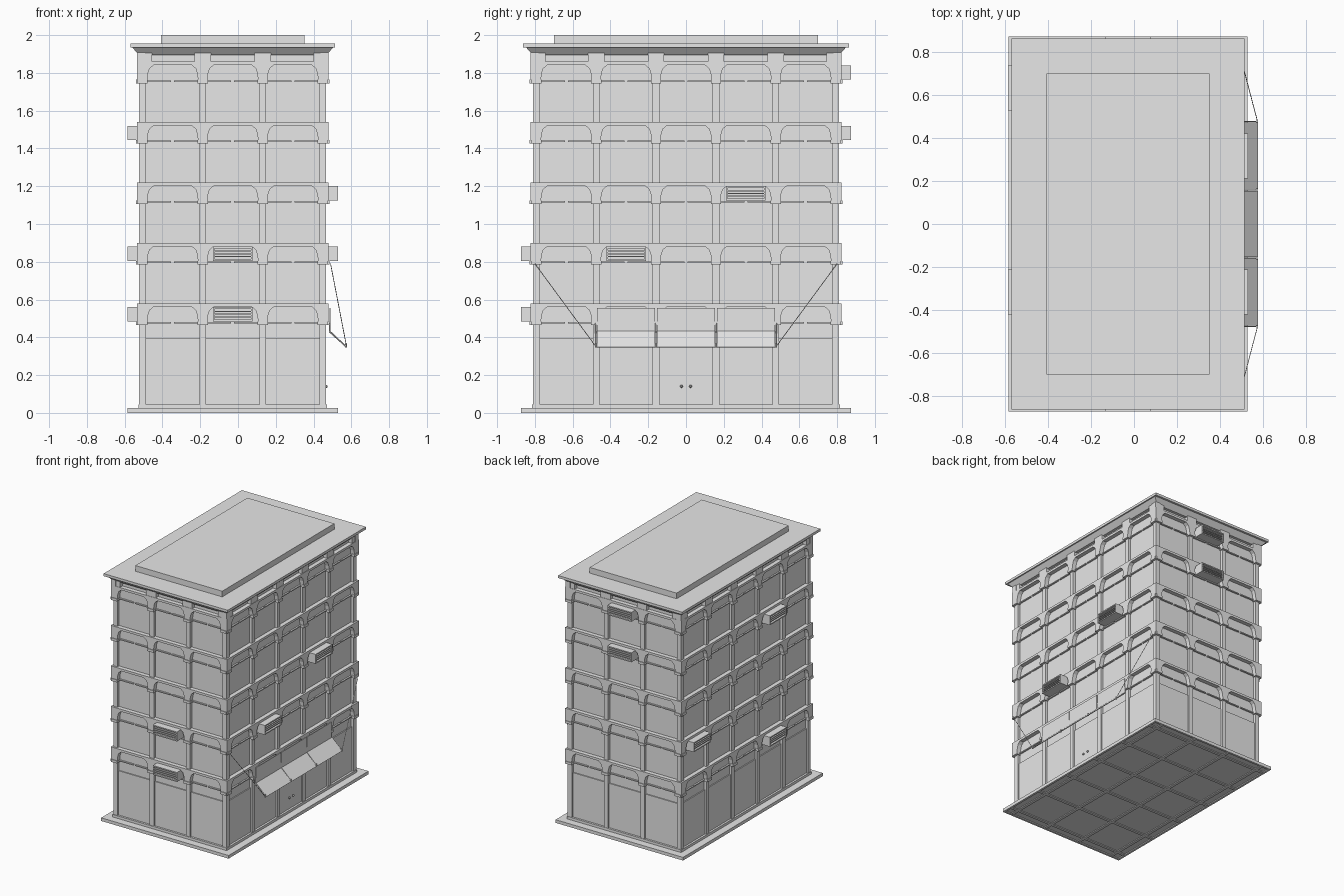
import bpy, bmesh
from math import pi
from mathutils import Matrix, Vector

if "Cube" in bpy.data.objects:
    bpy.data.objects.remove(bpy.data.objects["Cube"])

grey = bpy.data.materials.new("plain_grey")
grey.use_nodes = True
grey.diffuse_color = (0.8, 0.8, 0.8, 1)
grey.node_tree.nodes["Principled BSDF"].inputs["Base Color"].default_value = (0.8, 0.8, 0.8, 1)

CX = -0.028                    # building centre in x
HX, HY = 0.495, 0.81           # half sizes to the column faces
COL, SPRING, STOREY = 0.036, 0.485, 0.32
CENTRE = Matrix.Translation((CX, 0, 0))


def finish(bm, name):
    bmesh.ops.recalc_face_normals(bm, faces=bm.faces)
    mesh = bpy.data.meshes.new(name)
    bm.to_mesh(mesh)
    bm.free()
    mesh.materials.append(grey)
    obj = bpy.data.objects.new(name, mesh)
    bpy.context.collection.objects.link(obj)
    return obj


def box(bm, x, y, z, m=CENTRE, grow=0):
    """Box from ranges; grow widens the top to make a sloped moulding."""
    size = [r[1] - r[0] for r in (x, y, z)]
    mid = [(r[1] + r[0]) / 2 for r in (x, y, z)]
    verts = bmesh.ops.create_cube(bm, size=1)["verts"]
    for v in verts:
        up = v.co.z > 0
        out = Vector((v.co.x, v.co.y, 0)) * 2 * grow if up else Vector()
        v.co = m @ (Vector(a * s + c for a, s, c in zip(v.co, size, mid)) + out)


def slab(bm, hx, hy, z0, z1, grow=0):
    box(bm, (-hx, hx), (-hy, hy), (z0, z1), grow=grow)


def prism(bm, outline, y0, y1, m):
    """Extrude an outline in the (x, z) plane from y0 to y1."""
    face = bm.faces.new([bm.verts.new(m @ Vector((x, y0, z))) for x, z in outline])
    ext = bmesh.ops.extrude_face_region(bm, geom=[face])["geom"]
    move = m.to_3x3() @ Vector((0, y1 - y0, 0))
    bmesh.ops.translate(bm, vec=move, verts=[g for g in ext if isinstance(g, bmesh.types.BMVert)])


def rod(bm, a, b, radius):
    a, b = Vector(a), Vector(b)
    m = Matrix.Translation((a + b) / 2) @ (b - a).to_track_quat("Z", "Y").to_matrix().to_4x4()
    bmesh.ops.create_cone(bm, cap_ends=True, segments=6, radius1=radius, radius2=radius,
                          depth=(b - a).length, matrix=m)


# Base slab with a coffered underside
bm = bmesh.new()
slab(bm, 0.557, 0.873, 0.008, 0.025)
for s in (-1, 1):
    box(bm, sorted((s * 0.557, s * 0.54)), (-0.873, 0.873), (0, 0.008))
    box(bm, (-0.54, 0.54), sorted((s * 0.873, s * 0.856)), (0, 0.008))
for i in range(4):
    x = (i - 1.5) * (HX - COL / 2) / 1.5
    box(bm, (x - 0.012, x + 0.012), (-0.856, 0.856), (0.002, 0.008))
for i in range(6):
    y = (i - 2.5) * (HY - COL / 2) / 2.5
    box(bm, (-0.54, 0.54), (y - 0.012, y + 0.012), (0.002, 0.008))
finish(bm, "base_slab")

# Main wall core and plinth
bm = bmesh.new()
slab(bm, HX - 0.02, HY - 0.02, 0.025, 1.935)
finish(bm, "wall_core")
bm = bmesh.new()
slab(bm, HX + 0.004, HY + 0.004, 0.025, 0.045)
finish(bm, "plinth")

# Cornice and raised roof
bm = bmesh.new()
slab(bm, HX + 0.002, HY + 0.002, 1.895, 1.935, grow=0.035)
slab(bm, 0.542, 0.863, 1.935, 1.955)
finish(bm, "cornice")
bm = bmesh.new()
slab(bm, 0.38, 0.7, 1.955, 2.0)
finish(bm, "raised_roof")

ARCH = [(0.134, 0), (0.131, 0.03), (0.122, 0.058), (0.1, 0.077)]


def facade(name, turn, half, depth, bays, units):
    """One side: columns, arcades, capitals, panels, frieze and box units."""
    m = CENTRE @ Matrix.Rotation(turn * pi / 2, 4, "Z")
    step = 2 * (half - COL / 2) / bays
    cols = [(i - bays / 2) * step for i in range(bays + 1)]
    mids = [c + step / 2 for c in cols[:-1]]

    bm = bmesh.new()
    for c in cols:
        box(bm, (c - COL / 2, c + COL / 2), (-depth, -depth + COL), (0.045, 1.9), m)
    finish(bm, name + "_columns")

    bm, caps, bars = bmesh.new(), bmesh.new(), bmesh.new()
    edge = half + 0.013
    for k in range(5):
        z = SPRING + k * STOREY
        outline = [(edge, z), (edge, z + 0.095), (-edge, z + 0.095), (-edge, z)]
        for c in mids:
            outline += [(c - x, z + h) for x, h in ARCH]
            outline += [(c + x, z + h) for x, h in reversed(ARCH)]
        prism(bm, outline, -depth - 0.013, -depth + 0.025, m)
        for c in cols:
            box(caps, (c - 0.027, c + 0.027), (-depth - 0.018, -depth + 0.036), (z - 0.02, z), m)
        for c in mids:
            for s in (-1, 1):
                box(bars, sorted((c + s * 0.008, c + s * 0.141)),
                    (-depth + 0.008, -depth + 0.025), (z - 0.012, z - 0.004), m)
    finish(bm, name + "_arcades")
    finish(caps, name + "_capitals")
    finish(bars, name + "_window_bars")

    bm = bmesh.new()
    for c in mids:
        box(bm, (c - 0.141, c + 0.141), (-depth + 0.012, -depth + 0.025), (0.045, 0.395), m)
    finish(bm, name + "_ground_panels")

    bm = bmesh.new()
    for c in cols:
        lo, hi = max(c - 0.043, -edge), min(c + 0.043, edge)
        lo = hi - 0.08 if c == cols[-1] else lo
        hi = lo + 0.08 if c == cols[0] else hi
        box(bm, (lo, hi), (-depth - 0.01, -depth + 0.03), (1.855, 1.935), m)
    finish(bm, name + "_frieze_blocks")

    # Slatted box units hung in the arches
    bm = bmesh.new()
    for bay, k in units:
        c, z, front = mids[bay], SPRING + k * STOREY, -depth - 0.063
        back = -depth + 0.025
        box(bm, (c - 0.105, c + 0.105), (front + 0.015, back), (z, z + 0.075), m)
        for s in (-1, 1):
            box(bm, sorted((c + s * 0.105, c + s * 0.096)), (front, front + 0.015), (z, z + 0.075), m)
        for h in (0, 0.066):
            box(bm, (c - 0.096, c + 0.096), (front, front + 0.015), (z + h, z + h + 0.009), m)
        for h in (0.02, 0.034, 0.048):
            box(bm, (c - 0.096, c + 0.096), (front + 0.004, front + 0.015), (z + h, z + h + 0.006), m)
    finish(bm, name + "_box_units")


facade("front", 0, HX, HY, 3, [(1, 0), (1, 1)])
facade("right", 1, HY, HX, 5, [(3, 2), (1, 1)])
facade("back", 2, HX, HY, 3, [(1, 4), (1, 3)])
facade("left", 3, HY, HX, 5, [(0, 1), (3, 3), (3, 0)])

# Awning over the entrance: upright boards and sloping canopies
bm = bmesh.new()
side = Matrix.Rotation(pi / 2, 4, "Z")
profile = [(0.484, 0.555), (0.484, 0.43), (0.574, 0.345), (0.578, 0.349), (0.489, 0.434), (0.489, 0.555)]
swap = Matrix(((1, 0, 0, 0), (0, 1, 0, 0), (0, 0, 1, 0), (0, 0, 0, 1)))
for i in (-1, 0, 1):
    prism(bm, profile, i * 0.318 - 0.154, i * 0.318 + 0.154, swap)
finish(bm, "awning")
bm = bmesh.new()
for y in (-0.477, -0.159, 0.159, 0.477):
    rod(bm, (0.485, y, 0.475), (0.485, y, 0.43), 0.004)
    rod(bm, (0.485, y, 0.43), (0.574, y, 0.35), 0.004)
    rod(bm, (0.572, y, 0.345), (0.572, y, 0.367), 0.006)
for s in (-1, 1):
    rod(bm, (0.49, s * 0.8, 0.79), (0.574, s * 0.48, 0.355), 0.002)
finish(bm, "awning_rods_and_cables")

# Entrance door knobs
bm = bmesh.new()
for y in (-0.024, 0.024):
    bmesh.ops.create_icosphere(bm, subdivisions=2, radius=0.008,
                               matrix=Matrix.Translation((0.467, y, 0.14)))
finish(bm, "door_knobs")
